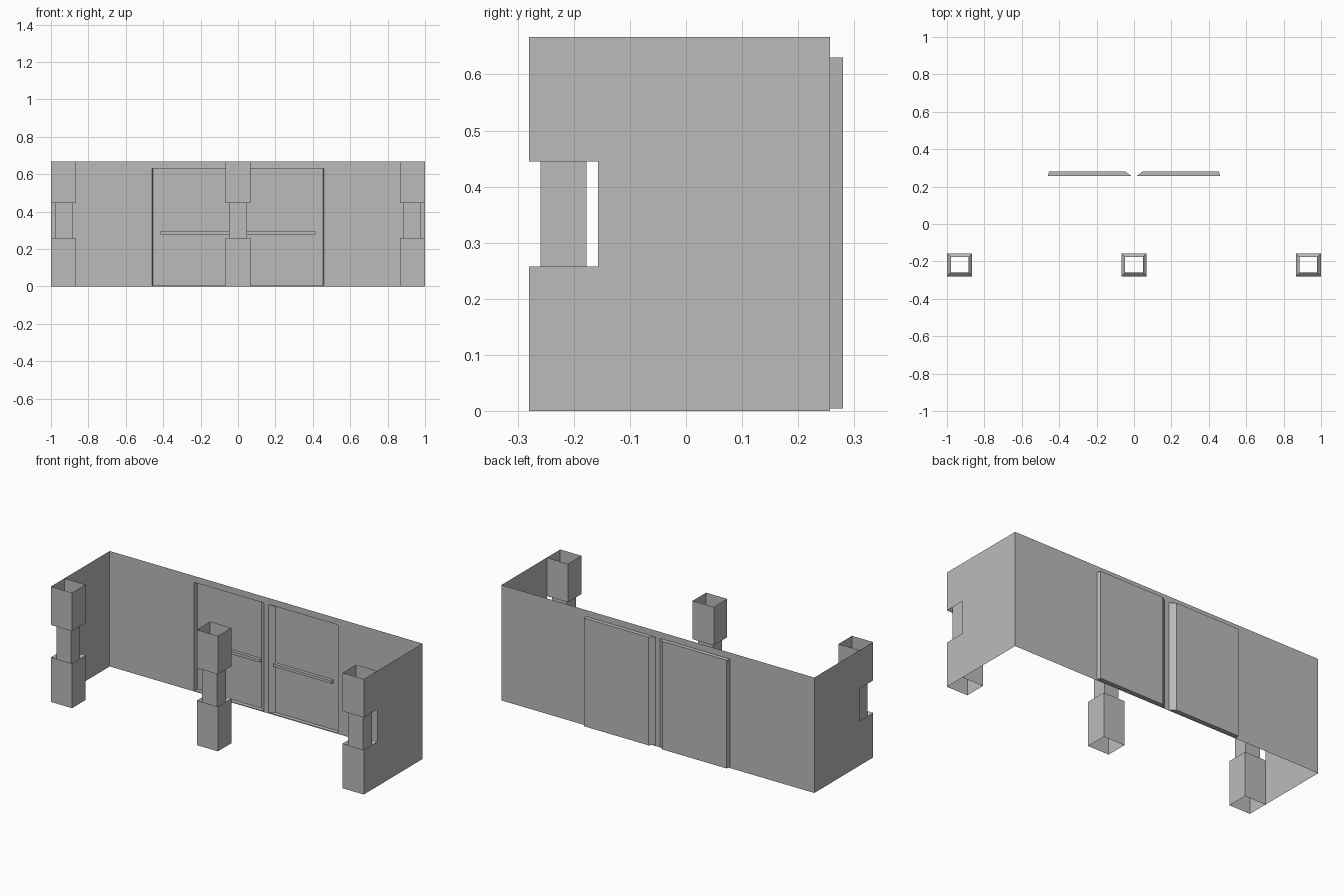
import bpy
import bmesh

if "Cube" in bpy.data.objects:
    bpy.data.objects.remove(bpy.data.objects["Cube"], do_unlink=True)

grey = bpy.data.materials.new("plain grey")
grey.use_nodes = True
color = (0.5, 0.5, 0.5, 1)
grey.diffuse_color = color
grey.node_tree.nodes["Principled BSDF"].inputs["Base Color"].default_value = color

HEIGHT = 0.667
BACK, FRONT, DEEP = 0.257, -0.28, 0.28
POST_BACK = -0.157
NECK_LOW, NECK_HIGH = 0.258, 0.445
DOOR_LOW, DOOR_HIGH = 0.005, 0.63


def finish(name, bm):
    bmesh.ops.remove_doubles(bm, verts=bm.verts, dist=0.0005)
    bmesh.ops.recalc_face_normals(bm, faces=bm.faces)
    mesh = bpy.data.meshes.new(name)
    bm.to_mesh(mesh)
    bm.free()
    mesh.materials.append(grey)
    obj = bpy.data.objects.new(name, mesh)
    bpy.context.collection.objects.link(obj)
    return obj


def quad(bm, *points):
    bm.faces.new([bm.verts.new(p) for p in points])


def loft(bm, rings):
    """Skin consecutive four-point rings, leaving both ends open."""
    for a, b in zip(rings, rings[1:]):
        for i in range(4):
            j = (i + 1) % 4
            quad(bm, a[i], a[j], b[j], b[i])


def wall_ring(x0, x1, z0, z1, y):
    return [(x0, y, z0), (x1, y, z0), (x1, y, z1), (x0, y, z1)]


# Back wall sheet with two door openings
bm = bmesh.new()
xs = [-1, -0.46, -0.015, 0.015, 0.46, 1]
zs = [0, DOOR_LOW, DOOR_HIGH, HEIGHT]
for i in range(len(xs) - 1):
    for k in range(len(zs) - 1):
        if not (k == 1 and i in (1, 3)):
            quad(bm, *wall_ring(xs[i], xs[i + 1], zs[k], zs[k + 1], BACK))
finish("back_wall", bm)

for side, s in (("left", 1), ("right", -1)):
    # Side wall, its front strip is the outer face of the corner post
    bm = bmesh.new()
    quad(bm, (s, POST_BACK, 0), (s, BACK, 0), (s, BACK, HEIGHT), (s, POST_BACK, HEIGHT))
    finish(side + "_side_wall", bm)

    # Door pressed outwards, slanted towards the middle
    bm = bmesh.new()
    rim = wall_ring(s * 0.015, s * 0.46, DOOR_LOW, DOOR_HIGH, BACK)
    panel = wall_ring(s * 0.045, s * 0.455, DOOR_LOW, DOOR_HIGH, DEEP)
    loft(bm, [rim, panel])
    quad(bm, *panel)
    finish(side + "_door", bm)

    # Push bar inside the door recess
    bm = bmesh.new()
    near = wall_ring(s * 0.043, s * 0.415, 0.277, 0.293, BACK + 0.004)
    far = wall_ring(s * 0.045, s * 0.415, 0.277, 0.293, DEEP - 0.001)
    loft(bm, [near, far])
    quad(bm, *near)
    finish(side + "_push_bar", bm)


# Hollow posts with a narrow neck recessed into both blocks
def post(name, x):
    def ring(inset, z):
        hx = 0.0675 - inset
        y0, y1 = FRONT + inset, POST_BACK - inset
        return [(x - hx, y0, z), (x + hx, y0, z), (x + hx, y1, z), (x - hx, y1, z)]

    bm = bmesh.new()
    recess = 0.02
    loft(bm, [ring(0, 0), ring(0, NECK_LOW), ring(0.0205, NECK_LOW - recess),
              ring(0.0205, NECK_HIGH + recess), ring(0, NECK_HIGH), ring(0, HEIGHT)])
    finish(name, bm)


post("left_post", 0.9325)
post("middle_post", 0)
post("right_post", -0.9325)
